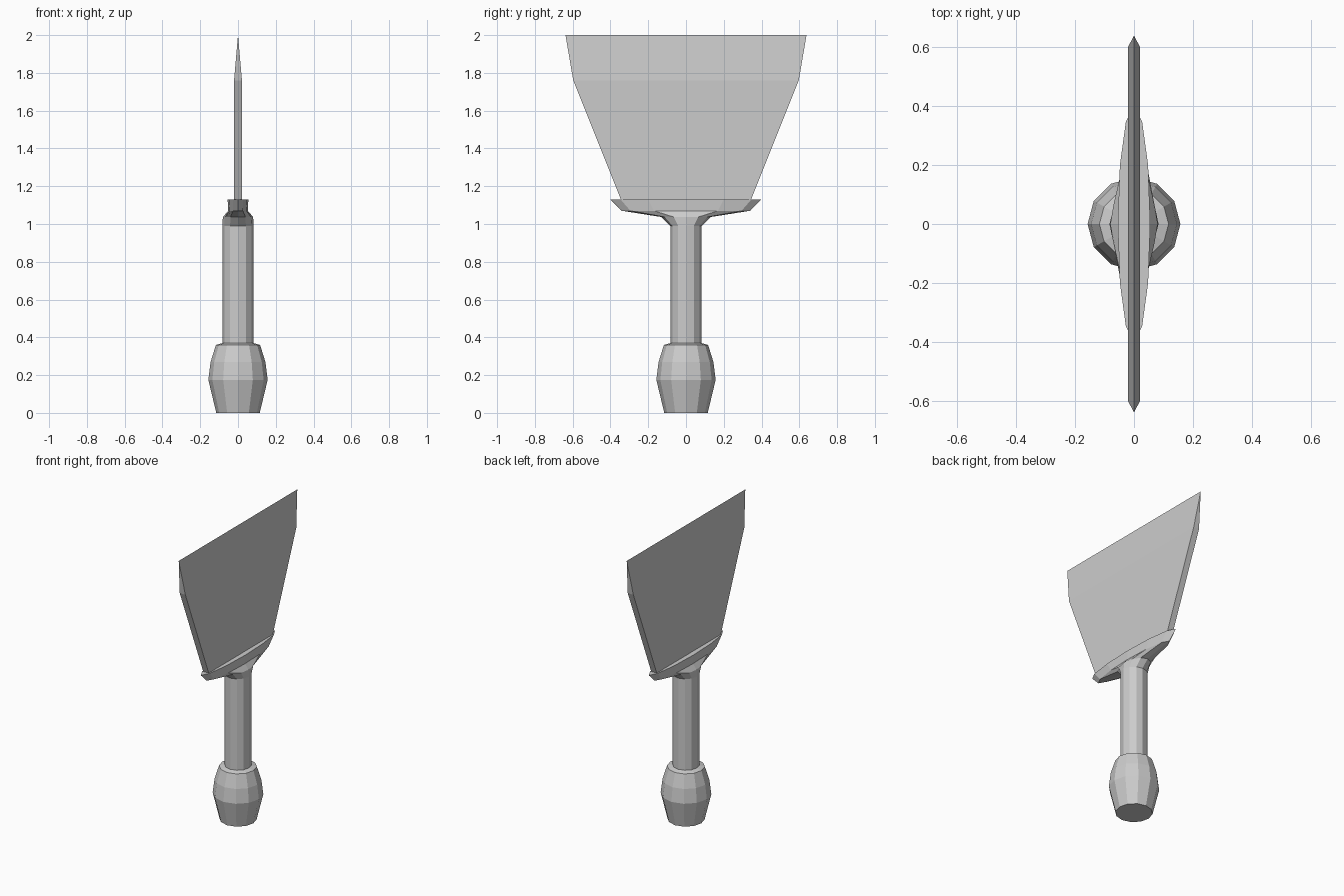
import bpy
from math import sin, cos, pi

if "Cube" in bpy.data.objects:
    bpy.data.objects.remove(bpy.data.objects["Cube"])

SIDES = 12


def make_object(name, verts, faces):
    mesh = bpy.data.meshes.new(name)
    mesh.from_pydata(verts, [], faces)
    mesh.update()
    obj = bpy.data.objects.new(name, mesh)
    bpy.context.collection.objects.link(obj)
    return obj


def loft(name, rings, n):
    """Join rings of n points (counter-clockwise from above) and cap both ends."""
    verts = [p for ring in rings for p in ring]
    faces = [tuple(range(n - 1, -1, -1))]
    for k in range(len(rings) - 1):
        a, b = k * n, (k + 1) * n
        for i in range(n):
            j = (i + 1) % n
            faces.append((a + i, a + j, b + j, b + i))
    top = (len(rings) - 1) * n
    faces.append(tuple(range(top, top + n)))
    return make_object(name, verts, faces)


def ellipse(rx, ry, z):
    return [(rx * cos(2 * pi * i / SIDES), ry * sin(2 * pi * i / SIDES), z)
            for i in range(SIDES)]


def rectangle(hx, hy, z):
    return [(-hx, -hy, z), (hx, -hy, z), (hx, hy, z), (-hx, hy, z)]


# Barrel-shaped pommel
pommel = [(0.115, 0.0), (0.157, 0.175), (0.145, 0.27), (0.117, 0.36), (0.08, 0.37)]
loft("pommel", [ellipse(r, r, z) for r, z in pommel], SIDES)

# Grip flaring into the wide thin collar that holds the blade
collar = [(0.083, 0.083, 0.36), (0.083, 0.083, 0.99), (0.08, 0.13, 1.037),
          (0.052, 0.34, 1.07), (0.055, 0.40, 1.13)]
loft("handle_and_collar", [ellipse(*c) for c in collar], SIDES)

# Flared slab blade, ground to a sharp edge at the top
edge_z = 2.0
verts = rectangle(0.021, 0.341, 1.12) + rectangle(0.021, 0.597, 1.76)
verts += [(0, -0.638, edge_z), (0, 0.638, edge_z)]
faces = [(3, 2, 1, 0), (0, 1, 5, 4), (1, 2, 6, 5), (2, 3, 7, 6), (3, 0, 4, 7),
         (4, 5, 8), (6, 7, 9), (5, 6, 9, 8), (7, 4, 8, 9)]
make_object("blade", verts, faces)
